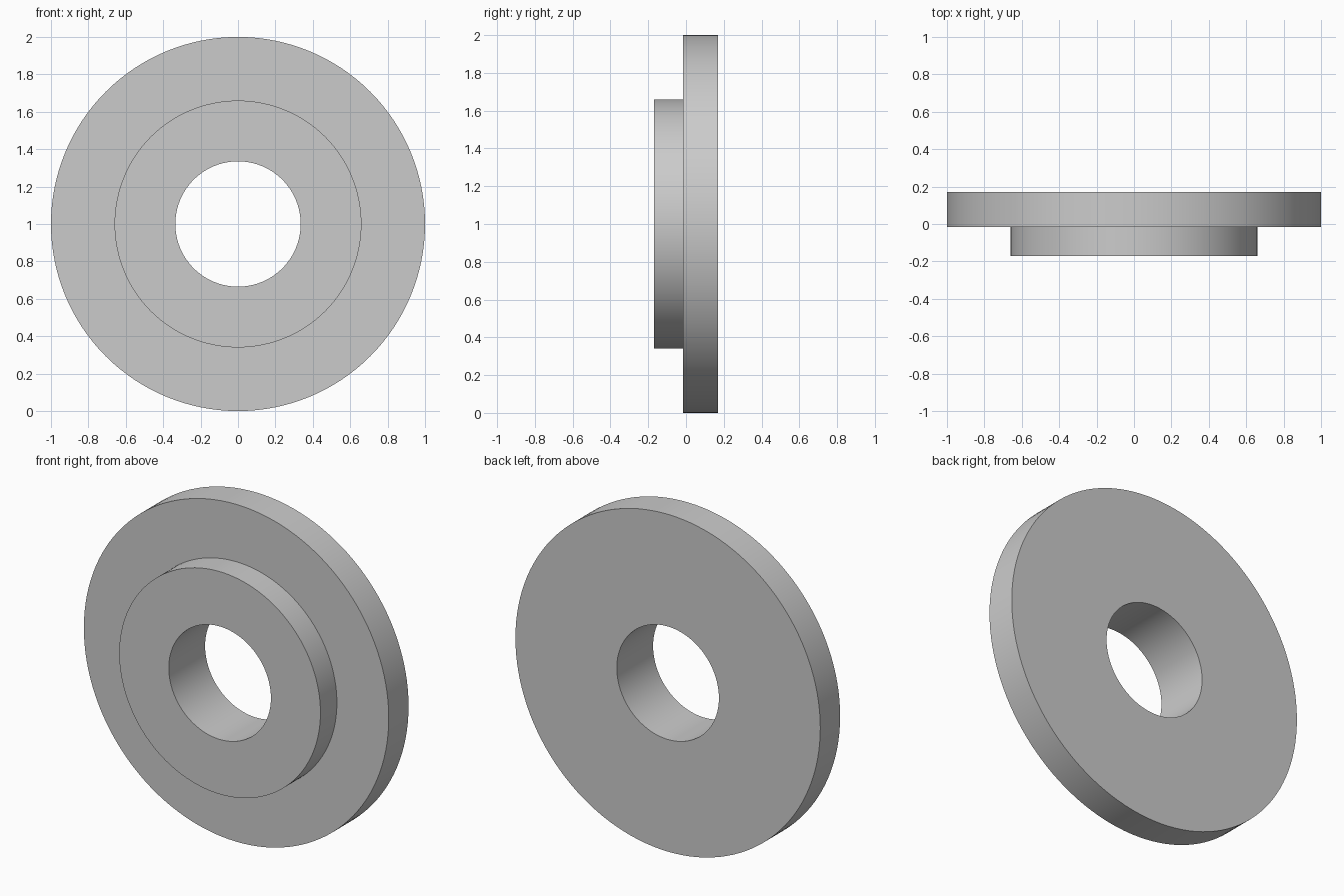
import bpy
import bmesh
import math
from mathutils import Matrix

cube = bpy.data.objects.get("Cube")
if cube:
    bpy.data.objects.remove(cube, do_unlink=True)

SEGMENTS = 128
BORE, HUB, RIM = 0.335, 0.66, 1.0
FRONT, STEP, BACK = -0.17, -0.016, 0.17

# Plain grey finish
grey = bpy.data.materials.new("light_grey")
grey.use_nodes = True
grey.diffuse_color = (0.6, 0.6, 0.6, 1)
grey.node_tree.nodes["Principled BSDF"].inputs["Base Color"].default_value = (0.6, 0.6, 0.6, 1)

# Closed cross-section (radius, depth) of the flange with its raised hub
profile = [(BORE, FRONT), (HUB, FRONT), (HUB, STEP),
           (RIM, STEP), (RIM, BACK), (BORE, BACK)]

# Revolve the section around the front-to-back axis
bm = bmesh.new()
verts = [bm.verts.new((r, y, 0)) for r, y in profile]
edges = [bm.edges.new((v, verts[(i + 1) % len(verts)])) for i, v in enumerate(verts)]
bmesh.ops.spin(bm, geom=verts + edges, cent=(0, 0, 0), axis=(0, 1, 0),
               angle=math.tau, steps=SEGMENTS, use_merge=True)
bmesh.ops.remove_doubles(bm, verts=bm.verts[:], dist=1e-4)
bmesh.ops.recalc_face_normals(bm, faces=bm.faces[:])
bmesh.ops.transform(bm, matrix=Matrix.Translation((0, 0, RIM)), verts=bm.verts[:])

mesh = bpy.data.meshes.new("flanged_ring")
bm.to_mesh(mesh)
bm.free()
mesh.materials.append(grey)
ring = bpy.data.objects.new("flanged_ring", mesh)
bpy.context.collection.objects.link(ring)

# Smooth round walls, crisp rims
bpy.ops.object.select_all(action='DESELECT')
ring.select_set(True)
bpy.context.view_layer.objects.active = ring
bpy.ops.object.shade_smooth_by_angle(angle=math.radians(30))
